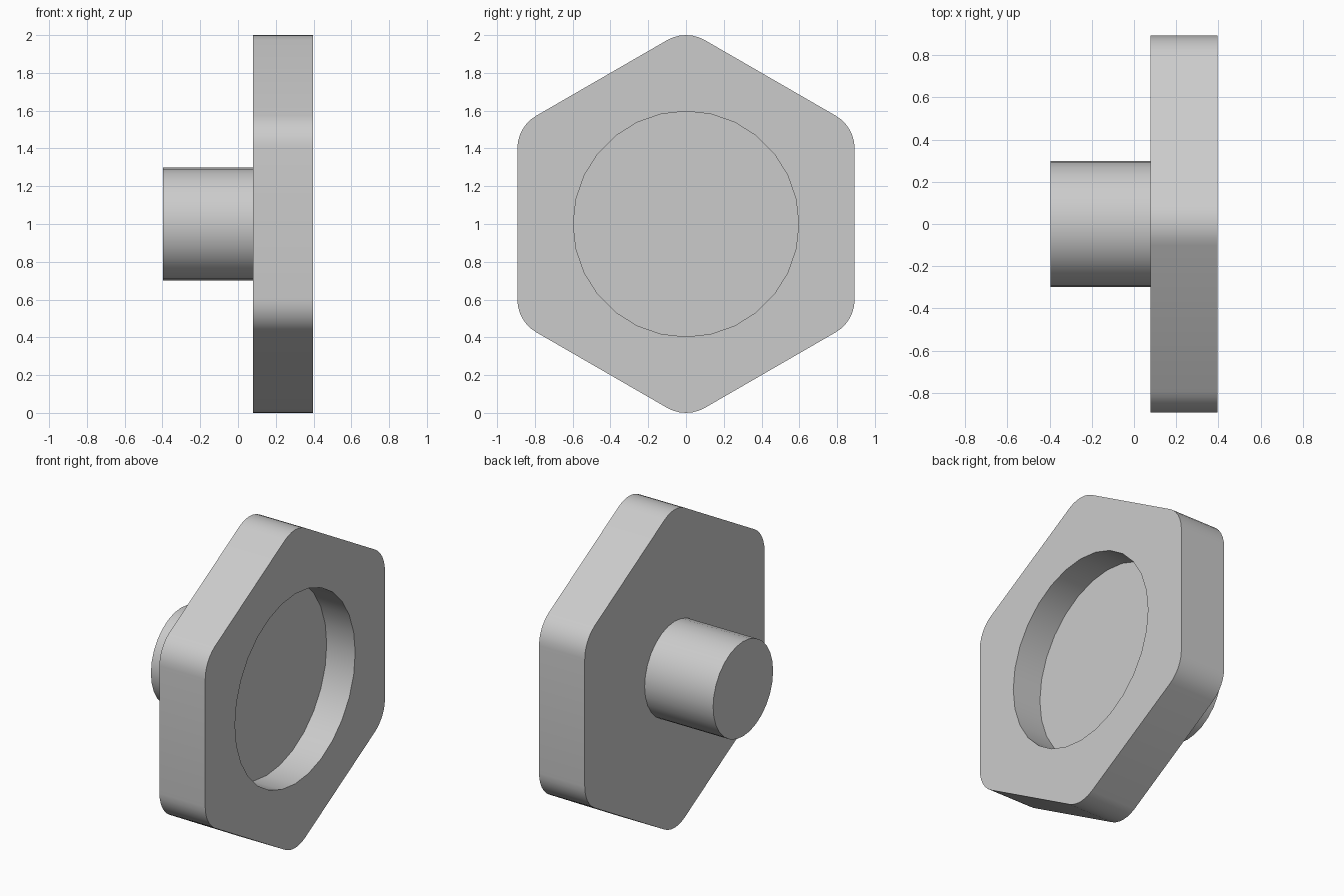
import bpy, bmesh
from math import sin, cos, radians, tau

if "Cube" in bpy.data.objects:
    bpy.data.objects.remove(bpy.data.objects["Cube"])

BACK, FACE, FLOOR, STUB_END = 0.079, 0.397, 0.199, -0.397
CENTRE_Z = 1.0

grey = bpy.data.materials.new("plain grey")
grey.use_nodes = True
grey.diffuse_color = (0.6, 0.6, 0.6, 1)
grey.node_tree.nodes["Principled BSDF"].inputs["Base Color"].default_value = (0.6, 0.6, 0.6, 1)


def circle(radius, sides=28):
    return [(radius * sin(tau * i / sides), radius * cos(tau * i / sides)) for i in range(sides)]


def rounded_hexagon(corner_radius=0.2, steps=6):
    """Hexagon with a corner at the top, each corner swept as an arc."""
    points = []
    for corner in range(6):
        middle = radians(60 * corner)
        for s in range(steps + 1):
            a = middle + radians(60 * s / steps - 30)
            points.append(((1 - corner_radius) * sin(middle) + corner_radius * sin(a),
                           (1 - corner_radius) * cos(middle) + corner_radius * cos(a)))
    return points


def add_loop(bm, outline, x):
    verts = [bm.verts.new((x, y, z + CENTRE_Z)) for y, z in outline]
    for a, b in zip(verts, verts[1:] + verts[:1]):
        bm.edges.new((a, b))
    return verts


def add_wall(bm, first, second):
    n = len(first)
    for i in range(n):
        j = (i + 1) % n
        bm.faces.new((first[i], first[j], second[j], second[i]))


def finish(bm, name):
    bmesh.ops.recalc_face_normals(bm, faces=bm.faces)
    mesh = bpy.data.meshes.new(name)
    bm.to_mesh(mesh)
    bm.free()
    mesh.materials.append(grey)
    obj = bpy.data.objects.new(name, mesh)
    bpy.context.collection.objects.link(obj)
    bpy.ops.object.select_all(action="DESELECT")
    obj.select_set(True)
    bpy.context.view_layer.objects.active = obj
    bpy.ops.object.shade_smooth_by_angle(angle=radians(30))


# Hexagonal plate with a round recess in its outer face
bm = bmesh.new()
rim_back = add_loop(bm, rounded_hexagon(), BACK)
rim_face = add_loop(bm, rounded_hexagon(), FACE)
recess_rim = add_loop(bm, circle(0.597), FACE)
recess_floor = add_loop(bm, circle(0.597), FLOOR)
ring_edges = [e for e in bm.edges if all(v.co.x > FACE - 0.01 for v in e.verts)]
bmesh.ops.triangle_fill(bm, use_beauty=True, edges=ring_edges, normal=(1, 0, 0))
add_wall(bm, rim_back, rim_face)
add_wall(bm, recess_rim, recess_floor)
bm.faces.new(rim_back)
bm.faces.new(recess_floor)
finish(bm, "hexagonal_plate")

# Round stub on the back, seated slightly into the plate
bm = bmesh.new()
stub_end = add_loop(bm, circle(0.298), STUB_END)
stub_root = add_loop(bm, circle(0.298), BACK + 0.02)
add_wall(bm, stub_end, stub_root)
bm.faces.new(stub_end)
bm.faces.new(stub_root)
finish(bm, "round_stub")
